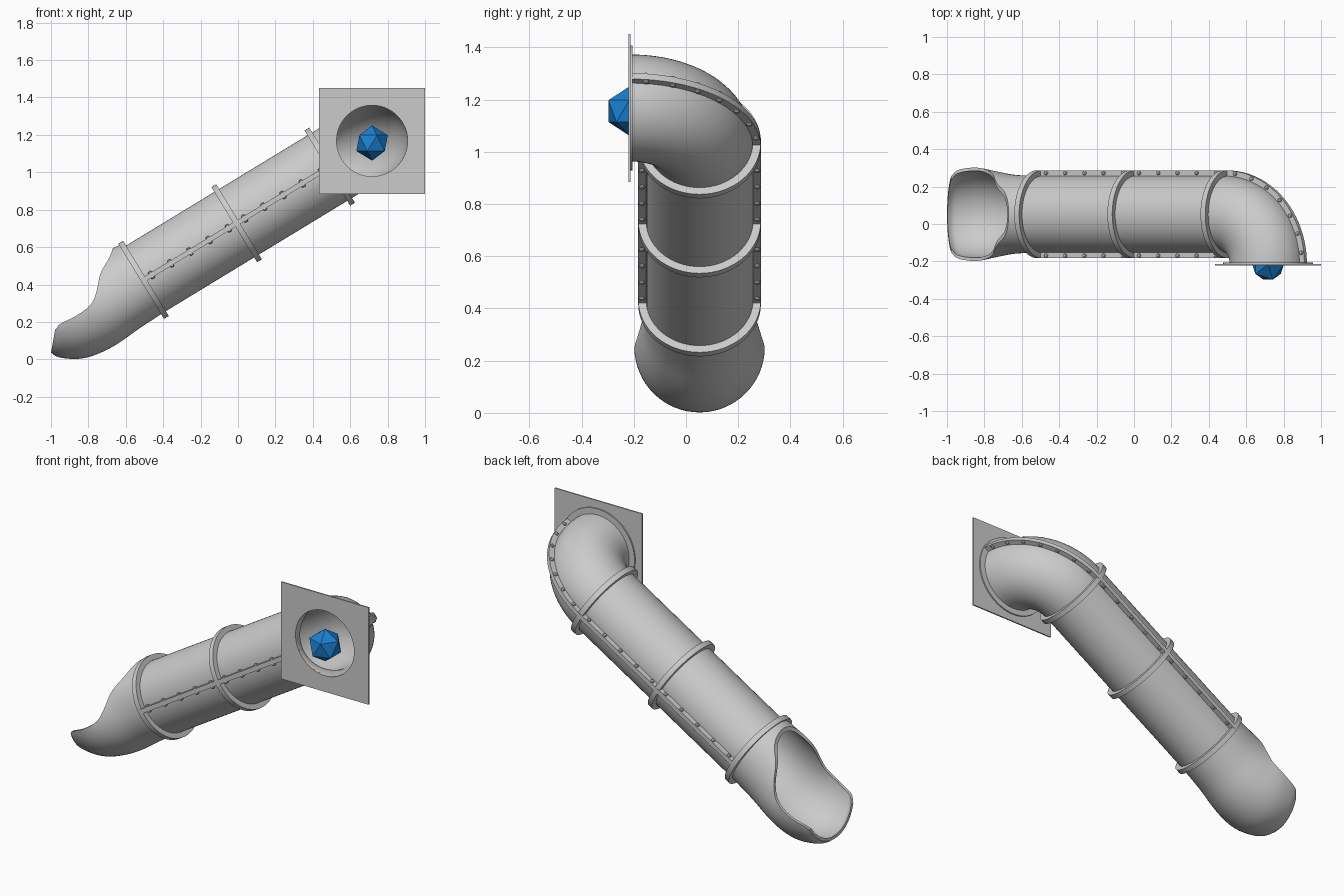
import bpy, bmesh, math
from mathutils import Vector as V

if "Cube" in bpy.data.objects:
    bpy.data.objects.remove(bpy.data.objects["Cube"])

N = 64
SLOPE = math.radians(31.3)
D = V((math.cos(SLOPE), 0, math.sin(SLOPE)))      # uphill direction
UP = V((-math.sin(SLOPE), 0, math.cos(SLOPE)))
Y = V((0, 1, 0))
START = V((-0.505, 0.052, 0.425))                 # lowest collar centre
LENGTH, BEND = 1.165, 0.265
R_OUT, R_IN, R_RIM = 0.205, 0.19, 0.235


def make(name, bm, smooth=True):
    bmesh.ops.recalc_face_normals(bm, faces=bm.faces)
    me = bpy.data.meshes.new(name)
    bm.to_mesh(me)
    bm.free()
    ob = bpy.data.objects.new(name, me)
    bpy.context.collection.objects.link(ob)
    bpy.ops.object.select_all(action='DESELECT')
    ob.select_set(True)
    bpy.context.view_layer.objects.active = ob
    if smooth:
        bpy.ops.object.shade_smooth_by_angle(angle=math.radians(35))
    return ob


def loft(name, sections, ring=True, smooth=True):
    """Skin closed loops; ring joins the last loop to the first, else caps."""
    bm = bmesh.new()
    loops = [[bm.verts.new(p) for p in s] for s in sections]
    pairs = list(zip(loops, loops[1:])) + ([(loops[-1], loops[0])] if ring else [])
    for a, b in pairs:
        for i in range(len(a)):
            j = (i + 1) % len(a)
            bm.faces.new((a[i], a[j], b[j], b[i]))
    if not ring:
        bm.faces.new(loops[0])
        bm.faces.new(loops[-1])
    return make(name, bm, smooth)


def circle(c, side, up, r, top=None):
    pts = []
    for i in range(N):
        a = math.tau * i / N
        s = math.sin(a)
        pts.append(c + side * (r * math.cos(a)) + up * (s * ((top or r) if s > 0 else r)))
    return pts


def spline(pts, steps):
    """Catmull-Rom through the points."""
    pts = [V(p) for p in pts]
    q = [2 * pts[0] - pts[1]] + pts + [2 * pts[-1] - pts[-2]]
    out = []
    for i in range(1, len(q) - 2):
        a, b, c, d = q[i - 1:i + 3]
        for k in range(steps):
            t = k / steps
            out.append(0.5 * (2 * b + (c - a) * t + (2 * a - 5 * b + 4 * c - d) * t * t
                              + (3 * b - a - 3 * c + d) * t ** 3))
    return out + [pts[-1]]


def straight(t):
    return START + D * t, Y


def elbow(phi):
    c = START + D * (LENGTH + BEND * math.sin(phi)) - Y * (BEND * (1 - math.cos(phi)))
    return c, Y * math.cos(phi) + D * math.sin(phi)


def elbow_end(i, n=24):
    # blend the up vector is unnecessary: the bend lies in the plane of D and Y
    return elbow(math.pi / 2 * i / n)


def shell(name, frames):
    loft(name, [circle(c, s, UP, R_OUT) for c, s in frames]
         + [circle(c, s, UP, R_IN) for c, s in reversed(frames)])


def collar(name, c, side, axis, r_in, r_out, half):
    loft(name, [circle(c + axis * k, side, UP, r) for k, r in
                ((-half, r_in), (-half, r_out), (half, r_out), (half, r_in))])


def strip(name, frames, sign):
    prof = ((0.196, -0.013), (R_RIM, -0.013), (R_RIM, 0.013), (0.196, 0.013))
    loft(name, [[c + s * (sign * a) + UP * b for a, b in prof] for c, s in frames], ring=False)


def bolts(name, frames, sign):
    bm = bmesh.new()
    for c, s in frames:
        for e in (-1, 1):
            base = c + s * (sign * 0.221)
            rings = []
            for h, r in ((0.008, 0.011), (0.018, 0.011), (0.022, 0.007)):
                rings.append([bm.verts.new(base + UP * (e * h) + s * (r * math.cos(k * math.tau / 10))
                              + s.cross(UP) * (r * math.sin(k * math.tau / 10))) for k in range(10)])
            for a, b in zip(rings, rings[1:]):
                for i in range(10):
                    j = (i + 1) % 10
                    bm.faces.new((a[i], a[j], b[j], b[i]))
            bm.faces.new(rings[0])
            bm.faces.new(rings[-1])
    make(name, bm)


# Tube sections
run = [straight(0), straight(LENGTH / 2), straight(LENGTH)]
curve = [elbow_end(i) for i in range(25)]
shell("lower_tube", run[:2])
shell("upper_tube", run[1:])
shell("elbow_tube", curve)

# Collars joining the sections
for i, (c, s) in enumerate(run):
    collar(f"collar_{i + 1}", c, s, D, 0.198, R_RIM, 0.015)

# Side seams with bolts
for sign, label in ((-1, "front"), (1, "back")):
    strip(f"{label}_seam", [run[0], run[2]], sign)
    ts = [LENGTH / 2 * h + 0.05 + 0.12 * k for h in (0, 1) for k in range(5)]
    bolts(f"{label}_bolts", [straight(t) for t in ts], sign)
strip("elbow_seam", curve, 1)
bolts("elbow_bolts", [elbow(math.radians(8 + 12.5 * k)) for k in range(7)], 1)

# Entry panel with round hole, and its mounting flange
end = elbow(math.pi / 2)[0]
X, Z = V((1, 0, 0)), V((0, 0, 1))


def panel_loop(y, half=None):
    pts = []
    for i in range(N):
        a = math.tau * i / N
        c, s = math.cos(a), math.sin(a)
        r = half / max(abs(c), abs(s)) if half else R_IN
        pts.append(V((end.x + r * c, y, end.z + r * s)))
    return pts


loft("entry_panel", [panel_loop(-0.221), panel_loop(-0.221, 0.284),
                     panel_loop(-0.213, 0.284), panel_loop(-0.213)], smooth=False)
collar("entry_flange", V((end.x, -0.2095, end.z)), D, Y, 0.198, 0.24, 0.004)

# Exit chute: flared tube (x, z, tilt, radius, top radius)
stations = [(-0.505, 0.425, 31.3, 0.205, 0.225), (-0.64, 0.343, 31, 0.211, 0.24),
            (-0.745, 0.29, 27, 0.23, 0.25), (-0.82, 0.265, 15, 0.247, 0.25),
            (-0.87, 0.252, 3, 0.25, 0.25), (-0.93, 0.255, -7, 0.245, 0.245),
            (-0.96, 0.26, -10, 0.228, 0.228)]
path = spline(stations, 6)


def chute_loop(p, wall):
    t = math.radians(p[2])
    return circle(V((p[0], START.y, p[1])), Y, V((-math.sin(t), 0, math.cos(t))),
                  p[3] - wall, p[4] - wall)


chute = loft("exit_chute", [chute_loop(p, 0) for p in path]
             + [chute_loop(p, 0.017) for p in reversed(path)])

# Cutter that opens the top of the chute along an S curve
edge = spline([(-0.655, 0.66), (-0.668, 0.60), (-0.69, 0.54), (-0.735, 0.46), (-0.757, 0.36),
               (-0.79, 0.29), (-0.87, 0.23), (-0.95, 0.19), (-1.0, 0.15), (-1.2, 0.12)], 5)
outline = [(p[0], p[1]) for p in edge] + [(-1.2, 0.66)]
cutter = loft("chute_cutter", [[V((x, y, z)) for x, z in outline] for y in (-0.5, 0.6)],
              ring=False, smooth=False)
cutter.hide_render = True
mod = chute.modifiers.new("opening", 'BOOLEAN')
mod.operation, mod.solver, mod.object = 'DIFFERENCE', 'EXACT', cutter
bpy.context.view_layer.objects.active = chute
bpy.ops.object.modifier_apply(modifier=mod.name)
bpy.data.objects.remove(cutter)

# Blue faceted ball in the entry
bm = bmesh.new()
bmesh.ops.create_icosphere(bm, subdivisions=1, radius=0.094)
bmesh.ops.translate(bm, verts=bm.verts, vec=(end.x, -0.217, 1.156))
ball = make("entry_ball", bm, smooth=False)
blue = bpy.data.materials.new("blue")
blue.diffuse_color = (0.01, 0.22, 0.65, 1)
blue.use_nodes = True
blue.node_tree.nodes["Principled BSDF"].inputs["Base Color"].default_value = blue.diffuse_color
ball.data.materials.append(blue)
